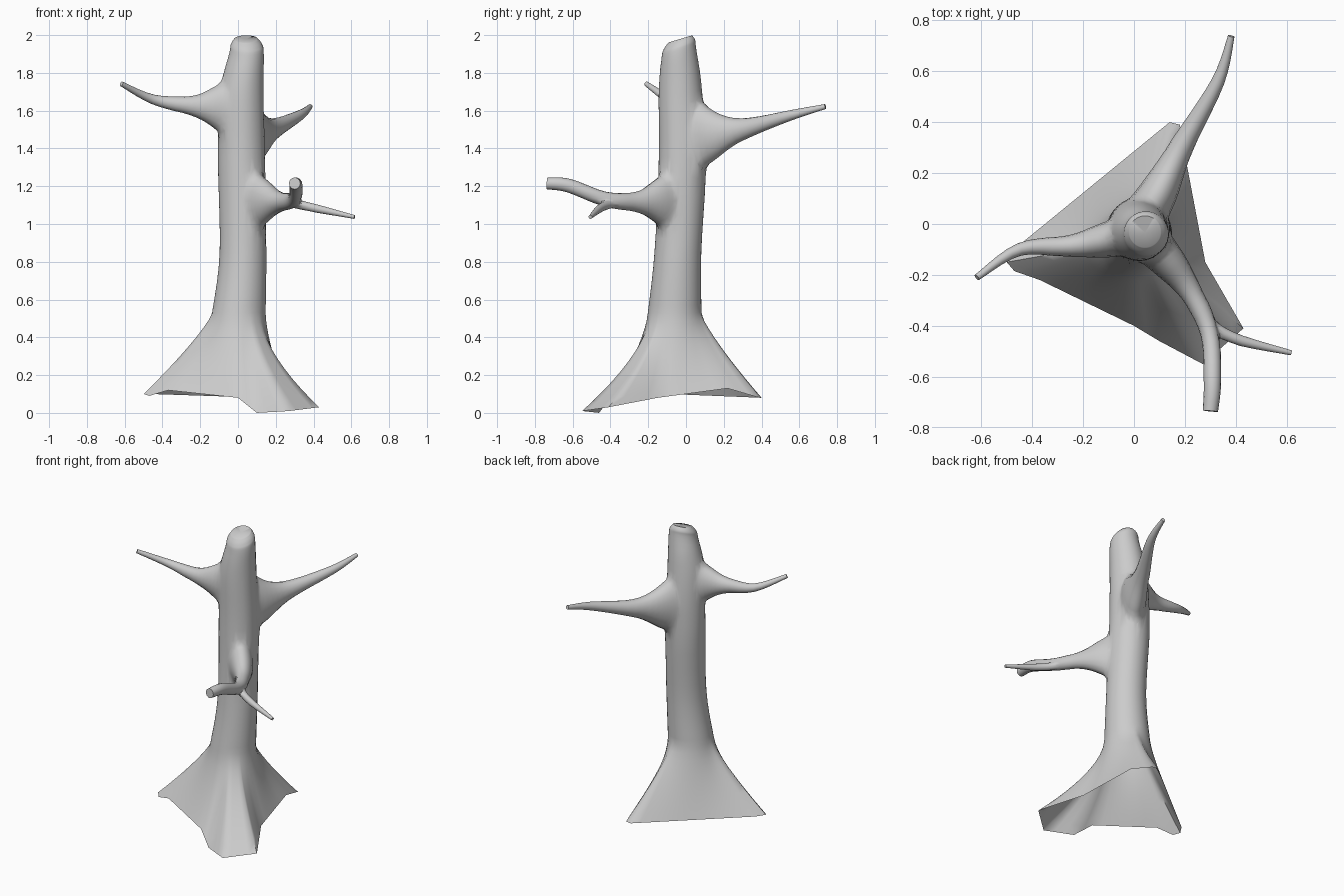
import bpy, bmesh, math
from mathutils import Vector

if "Cube" in bpy.data.objects:
    bpy.data.objects.remove(bpy.data.objects["Cube"])


def spline(rows, steps):
    """Catmull-Rom through rows of numbers."""
    out, n = [], len(rows)
    for i in range(n - 1):
        a, b, c, d = rows[max(i - 1, 0)], rows[i], rows[i + 1], rows[min(i + 2, n - 1)]
        for s in range(steps):
            t = s / steps
            out.append([0.5 * (2 * q + (r - p) * t + (2 * p - 5 * q + 4 * r - u) * t * t
                               + (3 * q - p - 3 * r + u) * t ** 3)
                        for p, q, r, u in zip(a, b, c, d)])
    return out + [list(rows[-1])]


def loft(name, rings):
    """Closed skin through equal-sized rings."""
    bm = bmesh.new()
    vs = [[bm.verts.new(p) for p in ring] for ring in rings]
    n = len(vs[0])
    for a, b in zip(vs, vs[1:]):
        for i in range(n):
            j = (i + 1) % n
            bm.faces.new((a[i], a[j], b[j], b[i]))
    bm.faces.new(vs[0][::-1])
    tip = bm.verts.new(sum((v.co for v in vs[-1]), Vector()) / n)
    for i in range(n):
        bm.faces.new((vs[-1][i], vs[-1][(i + 1) % n], tip))
    bmesh.ops.recalc_face_normals(bm, faces=bm.faces)
    me = bpy.data.meshes.new(name)
    bm.to_mesh(me)
    bm.free()
    ob = bpy.data.objects.new(name, me)
    bpy.context.collection.objects.link(ob)
    return ob


def limb(name, path, sides=16):
    """Tapered tube that deepens vertically where it is thick, near the trunk."""
    rows = spline(path, 5)
    pts = [Vector(r[:3]) for r in rows]
    rings = []
    for i, r in enumerate(rows):
        tan = (pts[min(i + 1, len(pts) - 1)] - pts[max(i - 1, 0)]).normalized()
        side = tan.cross(Vector((0, 0, 1))).normalized()
        up = side.cross(tan)
        w = r[3]
        h = w * (1 + 1.1 * (w / .085) ** 3)
        rings.append([pts[i] + side * w * math.cos(a) + up * h * math.sin(a)
                      for a in (2 * math.pi * k / sides for k in range(sides))])
    return loft(name, rings)


# Root outline on the ground, counter-clockwise
outline = [(.28, -.15, .08), (.21, .22, .13), (.18, .39, .08), (.14, .4, .08), (-.46, -.09, .1),
           (-.5, -.15, .1), (-.47, -.185, .09), (-.37, -.22, .12), (0, -.4, .08),
           (.1, -.46, 0), (.27, -.55, .01), (.43, -.41, .03)]
base = []
for a, b in zip(outline, outline[1:] + outline[:1]):
    a, b = Vector(a), Vector(b)
    n = max(1, round((b - a).length / .06))
    base += [a.lerp(b, k / n) for k in range(n)]
angles = [math.atan2(p.y + .06, p.x - .01) for p in base]

# Trunk: centre, height and radius, with a slanted top
rings = []
for x, y, z, r in spline([(.005, -.06, .53, .142), (.027, -.043, .85, .124), (.02, -.018, 1.35, .126),
                          (.02, -.03, 1.7, .116), (.045, -.038, 1.9, .092),
                          (.045, -.035, 1.95, .083), (.043, -.03, 1.98, .062)], 5):
    slant = .3 * min(max((z - 1.7) / .2, 0), 1)
    rings.append([Vector((x + r * math.cos(a), y + r * math.sin(a), z + slant * r * math.sin(a)))
                  for a in angles])

# Flared roots, continued below ground while joining
flare = []
for k in range(10, 0, -1):
    t = k / 10
    ring = []
    for p, q in zip(base, rings[0]):
        v = q.lerp(p, t ** (1.45 + .5 * p.x - .8 * max(p.y, 0)))
        v.z = q.z + (p.z - q.z) * t
        ring.append(v)
    flare.append(ring)
skirt = [[Vector((p.x, p.y, -.3)) for p in base]]
trunk = loft("tree_trunk", skirt + flare + rings)

# Branch paths: position and half width
paths = {
    "left_branch": [(0, -.04, 1.61, .088), (-.12, -.065, 1.62, .072), (-.25, -.087, 1.627, .045),
                    (-.45, -.1, 1.66, .025), (-.617, -.21, 1.742, .013)],
    "back_branch": [(.05, .05, 1.475, .088), (.1, .13, 1.472, .08), (.19, .31, 1.505, .047),
                    (.33, .56, 1.577, .026), (.382, .738, 1.622, .013)],
    "front_branch": [(.07, -.08, 1.12, .085), (.14, -.155, 1.12, .073), (.225, -.27, 1.117, .046),
                     (.297, -.43, 1.132, .036), (.308, -.62, 1.203, .034), (.3, -.735, 1.215, .03)],
    "front_twig": [(.27, -.37, 1.115, .025), (.38, -.445, 1.09, .023), (.617, -.506, 1.037, .01)]}
bpy.context.view_layer.objects.active = trunk
for name, path in paths.items():
    branch = limb(name, path)
    m = trunk.modifiers.new("join", 'BOOLEAN')
    m.operation, m.solver, m.object = 'UNION', 'EXACT', branch
    bpy.ops.object.modifier_apply(modifier=m.name)
    bpy.data.objects.remove(branch)

# Open the underside and soften the branch joints
bm = bmesh.new()
bm.from_mesh(trunk.data)
bmesh.ops.delete(bm, geom=[v for v in bm.verts if v.co.z < -.1], context='VERTS')
bmesh.ops.remove_doubles(bm, verts=bm.verts, dist=.003)
joints = [(Vector(p[0][:3]).lerp(Vector(p[1][:3]), .7), 2.6 * p[0][3]) for p in paths.values()]
soft = [v for v in bm.verts if any((v.co - c).length < r for c, r in joints)]
for _ in range(4):
    bmesh.ops.smooth_vert(bm, verts=soft, factor=.4, use_axis_x=True, use_axis_y=True, use_axis_z=True)
bm.to_mesh(trunk.data)
bm.free()
trunk.select_set(True)
bpy.ops.object.shade_smooth_by_angle(angle=math.radians(60))
